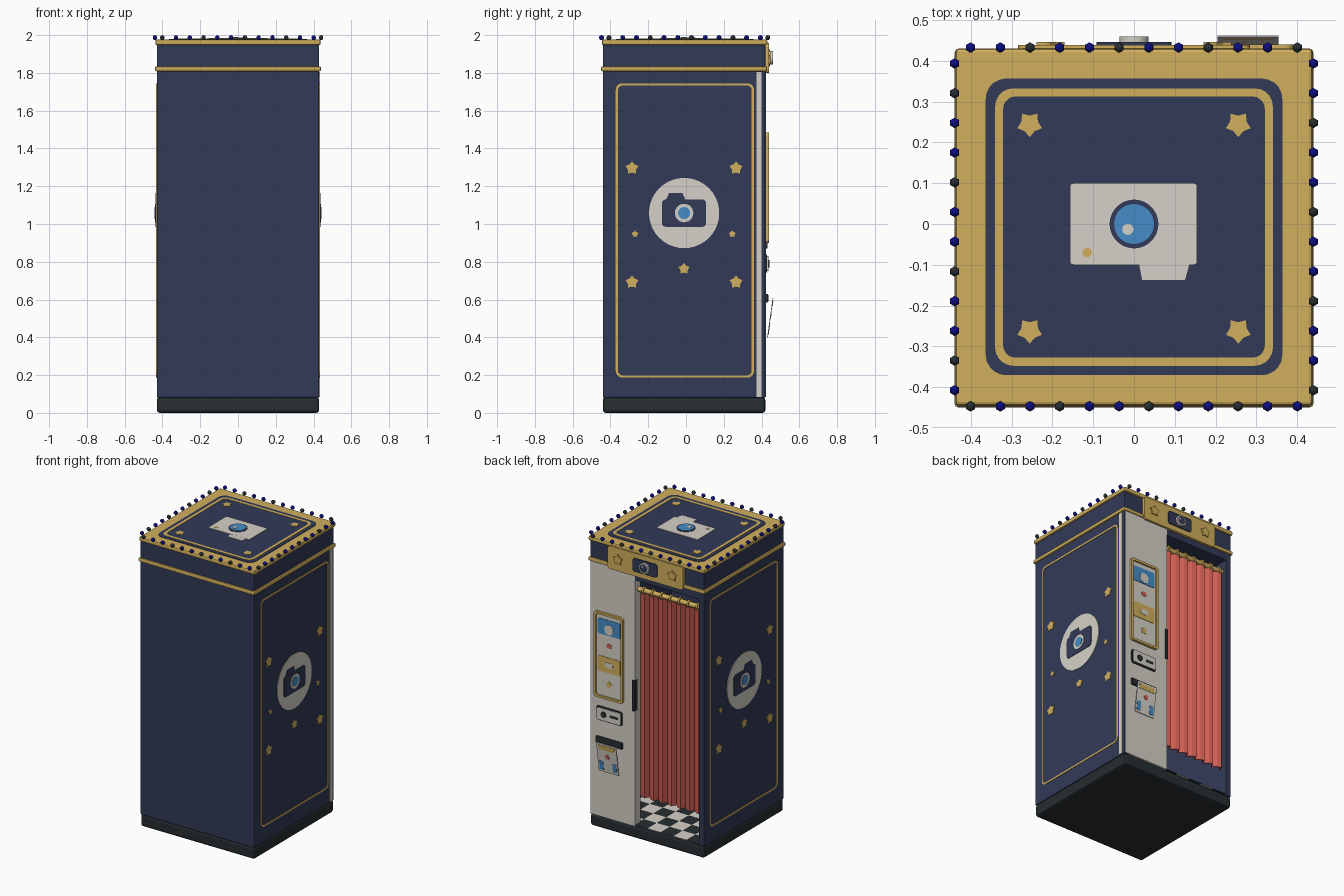
import bpy, bmesh, math
from mathutils import Vector

if "Cube" in bpy.data.objects:
    bpy.data.objects.remove(bpy.data.objects["Cube"])

def material(name, c):
    m = bpy.data.materials.new(name)
    m.diffuse_color = (*c, 1)
    m.use_nodes = True
    m.node_tree.nodes["Principled BSDF"].inputs["Base Color"].default_value = m.diffuse_color
    return m

NAVY = material("navy", (.031, .042, .095))
GOLD = material("gold", (.64, .43, .11))
WHITE = material("warm_white", (.67, .64, .58))
SLATE = material("dark_slate", (.02, .027, .03))
RED = material("curtain_red", (.62, .11, .085))
BLUE = material("sky_blue", (.06, .27, .58))
BULB = material("bulb_blue", (.004, .004, .22))

def finish(name, bm, mats, bevel=0, smooth=False):
    bmesh.ops.recalc_face_normals(bm, faces=bm.faces)
    me = bpy.data.meshes.new(name)
    bm.to_mesh(me)
    bm.free()
    ob = bpy.data.objects.new(name, me)
    bpy.context.collection.objects.link(ob)
    for m in mats if isinstance(mats, list) else [mats]:
        me.materials.append(m)
    if bevel:
        b = ob.modifiers.new("bevel", 'BEVEL')
        b.width, b.segments = bevel, 2
    if smooth:
        for p in me.polygons:
            p.use_smooth = True
    return ob

def box(name, x, y, z, mat, bevel=0):
    bm = bmesh.new()
    bmesh.ops.create_cube(bm, size=1)
    for v in bm.verts:
        v.co = [(r[0] + r[1]) / 2 + c * (r[1] - r[0]) for r, c in zip((x, y, z), v.co)]
    return finish(name, bm, mat, bevel)

# Surface frames: (u, v, height above surface) -> world
def top(u, v, w): return (u, v, 1.976 + w)
def back(u, v, w): return (u, .424 + w, v)
def sign(u, v, w): return (u, .436 + w, v)
def right(u, v, w): return (.43 + w, u, v)
def left(u, v, w): return (-.43 - w, u, v)
def paper(u, v, w): return (u, .433 + .14 * (v - .41) + w, v)

# Outlines
def circle(cx, cy, r, n=28):
    return [(cx + r * math.cos(i * math.tau / n), cy + r * math.sin(i * math.tau / n)) for i in range(n)]

def star(cx, cy, r, flip=1):
    return [(cx + r * (.66 if i % 2 else 1) * math.sin(i * math.pi / 5),
             cy + flip * r * (.66 if i % 2 else 1) * math.cos(i * math.pi / 5)) for i in range(10)]

def rect(u0, u1, v0, v1, r=0):
    if not r:
        return [(u0, v0), (u1, v0), (u1, v1), (u0, v1)]
    pts = []
    for k, (cx, cy) in enumerate([(u1 - r, v1 - r), (u0 + r, v1 - r), (u0 + r, v0 + r), (u1 - r, v0 + r)]):
        for j in range(6):
            a = (k + j / 5) * math.pi / 2
            pts.append((cx + r * math.cos(a), cy + r * math.sin(a)))
    return pts

def plate(name, frame, pts, h, mat, w0=-.002):
    bm = bmesh.new()
    lo = [bm.verts.new(frame(u, v, w0)) for u, v in pts]
    hi = [bm.verts.new(frame(u, v, h)) for u, v in pts]
    bm.faces.new(lo)
    bm.faces.new(hi)
    for i in range(len(pts)):
        j = (i + 1) % len(pts)
        bm.faces.new((lo[i], lo[j], hi[j], hi[i]))
    return finish(name, bm, mat)

def ring(name, frame, outer, inner, h, mat, w0=-.002):
    bm = bmesh.new()
    loops = [[bm.verts.new(frame(u, v, w)) for u, v in pts]
             for pts, w in ((outer, w0), (outer, h), (inner, h), (inner, w0))]
    n = len(outer)
    for k in range(4):
        a, b = loops[k], loops[(k + 1) % 4]
        for i in range(n):
            j = (i + 1) % n
            bm.faces.new((a[i], a[j], b[j], b[i]))
    return finish(name, bm, mat)

def cylinder_x(name, x0, x1, y, z, r, mat, n=16):
    return plate(name, lambda u, v, w: (w, u, v), circle(y, z, r, n), x1, mat, x0)

# Booth shell
box("base", (-.43, .43), (-.44, .42), (0, .083), SLATE, .015)
box("front_wall", (-.43, .43), (-.44, -.40), (.08, 1.95), NAVY, .006)
box("right_wall", (.39, .43), (-.438, .42), (.08, 1.95), NAVY, .006)
box("left_wall", (-.43, -.39), (-.438, .42), (.08, 1.95), NAVY, .006)
box("header", (-.428, .428), (-.438, .42), (1.76, 1.95), NAVY, .006)
box("lower_trim", (-.44, .44), (-.45, .43), (1.808, 1.835), GOLD, .009)
box("roof_trim", (-.438, .438), (-.446, .431), (1.947, 1.977), GOLD, .009)
box("machine_panel", (.09, .424), (.36, .424), (.083, 1.808), WHITE)
plate("side_panel_strip", right, rect(.372, .40, .085, 1.806), .003, WHITE)
box("panel_edge_grip", (.088, .106), (.40, .432), (.87, 1.08), SLATE)

# Checkered floor
bm = bmesh.new()
bmesh.ops.create_grid(bm, x_segments=8, y_segments=8, size=.5)
for v in bm.verts:
    v.co = (v.co.x * .78, v.co.y * .818 + .009, .09)
for f in bm.faces:
    c = f.calc_center_median()
    f.material_index = (int((c.x + .39) / .0975) + int((c.y + .4) / .10225)) % 2
finish("checkered_floor", bm, [WHITE, SLATE])

# Pleated curtain: wide folds with short returns
bm = bmesh.new()
folds, x0, x1 = 7, -.388, .088
step = (x1 - x0) / folds
prof = []
for i in range(folds):
    prof += [(x0 + i * step, .365), (x0 + (i + .22) * step, .398), (x0 + (i + .6) * step, .39)]
prof.append((x1, .365))
rows = [[bm.verts.new((x, y, z)) for x, y in prof] for z in (.28, 1.675)]
for i in range(len(prof) - 1):
    bm.faces.new((rows[0][i], rows[0][i + 1], rows[1][i + 1], rows[1][i]))
cur = finish("curtain", bm, RED)
cur.modifiers.new("thickness", 'SOLIDIFY').thickness = .006
cylinder_x("curtain_rod", -.39, .09, .382, 1.69, .016, GOLD)
for i in range(7):
    x = x0 + (i + .4) * step
    cylinder_x("curtain_ring", x - .006, x + .006, .382, 1.69, .025, GOLD, 12)

# Roof artwork
plate("roof_panel", top, rect(-.364, .364, -.371, .357, .05), .004, NAVY)
ring("roof_border", top, rect(-.341, .341, -.348, .333, .045), rect(-.321, .321, -.328, .313, .03), .006, GOLD)
for x in (-.256, .256):
    for y in (-.262, .245):
        plate("roof_star", top, star(x, y, .032, -1), .007, GOLD)
plate("roof_camera_body", top, rect(-.157, .155, -.10, .10, .008), .008, WHITE)
plate("roof_camera_bump", top, [(.012, -.095), (.02, -.138), (.125, -.138), (.137, -.095)], .0075, WHITE)
plate("roof_camera_lens_rim", top, circle(0, 0, .06), .010, NAVY, .006)
plate("roof_camera_lens", top, circle(0, 0, .049), .012, BLUE, .006)
plate("roof_camera_glint", top, circle(-.015, -.013, .014, 12), .014, WHITE, .006)
plate("roof_camera_button", top, circle(-.115, -.07, .012, 12), .010, GOLD, .006)

# Marquee bulbs round the roof edge
spots = []
for i in range(12):
    a = -.401 + i * .0729
    spots += [(a, -.4475), (a, .433), (-.44, a - .007), (.44, a - .007)]
for i, (x, y) in enumerate(spots):
    bm = bmesh.new()
    bmesh.ops.create_uvsphere(bm, u_segments=6, v_segments=5, radius=.0135)
    bmesh.ops.translate(bm, verts=bm.verts, vec=Vector((x, y, 1.9865)))
    finish("bulb", bm, SLATE if (i // 4 + i % 4) % 3 == 0 else BULB, smooth=True)

# Side artwork, mirrored on both walls
for side, f in (("right", right), ("left", left)):
    ring(side + "_border", f, rect(-.372, .36, .187, 1.745, .035), rect(-.36, .348, .199, 1.733, .025), .003, GOLD)
    plate(side + "_medallion", f, circle(-.01, 1.058, .186, 40), .004, WHITE)
    plate(side + "_camera_body", f, rect(-.127, .106, .985, 1.13, .02), .007, NAVY)
    plate(side + "_camera_bump", f, [(-.11, 1.12), (0, 1.12), (-.018, 1.163), (-.09, 1.163)], .0065, NAVY)
    plate(side + "_lens_rim", f, circle(-.01, 1.058, .049), .009, WHITE, .005)
    plate(side + "_lens", f, circle(-.01, 1.058, .032), .011, BLUE, .005)
    for y, z, r in ((-.286, 1.296, .036), (.265, 1.296, .036), (-.286, .692, .036), (.265, .692, .036),
                    (-.27, .947, .019), (.245, .947, .019), (-.01, .763, .031)):
        plate(side + "_star", f, star(y, z, r), .004, GOLD)

# Sign above the doorway
plate("sign_board", back, rect(-.285, .285, 1.80, 1.958, .02), .015, GOLD, -.01)
plate("sign_camera_body", sign, rect(-.092, .092, 1.835, 1.925, .015), .010, NAVY)
ring("sign_lens_ring", sign, circle(0, 1.88, .036), circle(0, 1.88, .028), .024, WHITE)
plate("sign_lens", sign, circle(0, 1.88, .030), .020, NAVY)
plate("sign_lens_glint", sign, circle(.01, 1.89, .007, 12), .022, WHITE)
for x in (-.205, .205):
    plate("sign_star", sign, star(x, 1.88, .036), .011, GOLD)

# Sample photo display
ring("display_frame", back, rect(.17, .39, .90, 1.485, .02), rect(.186, .374, .916, 1.469, .012), .016, GOLD)
plate("display_sheet", back, rect(.18, .38, .91, 1.475), .005, WHITE)
plate("sample_photo_blue", back, rect(.195, .365, 1.335, 1.44, .012), .008, BLUE)
plate("sample_face", back, circle(.28, 1.375, .034, 20), .010, WHITE)
plate("sample_mouth", back, rect(.262, .298, 1.25, 1.278, .01), .008, RED)
plate("sample_photo_gold", back, rect(.195, .365, 1.08, 1.185, .012), .008, GOLD)
plate("sample_oval", back, rect(.25, .31, 1.115, 1.15, .015), .010, WHITE)
plate("sample_star", back, star(.28, 1.0, .024), .008, GOLD)

# Coin plate
plate("coin_plate_rim", back, rect(.182, .378, .742, .838, .015), .006, SLATE)
plate("coin_plate", back, rect(.19, .37, .75, .83, .012), .012, WHITE)
plate("coin_button", back, circle(.318, .79, .02, 20), .017, SLATE, .01)
plate("coin_slot", back, rect(.21, .27, .782, .798, .006), .014, SLATE, .01)

# Photo outlet with leaning print
box("outlet_slot", (.18, .38), (.41, .436), (.585, .63), SLATE, .006)
plate("photo_print", paper, rect(.205, .355, .40, .605), .002, WHITE)
plate("print_gold_band", paper, rect(.22, .34, .56, .592), .004, GOLD)
plate("print_red_spot", paper, circle(.28, .515, .016, 14), .004, RED)
for x in (.215, .315):
    plate("print_blue_patch", paper, rect(x, x + .03, .415, .475), .004, BLUE)
